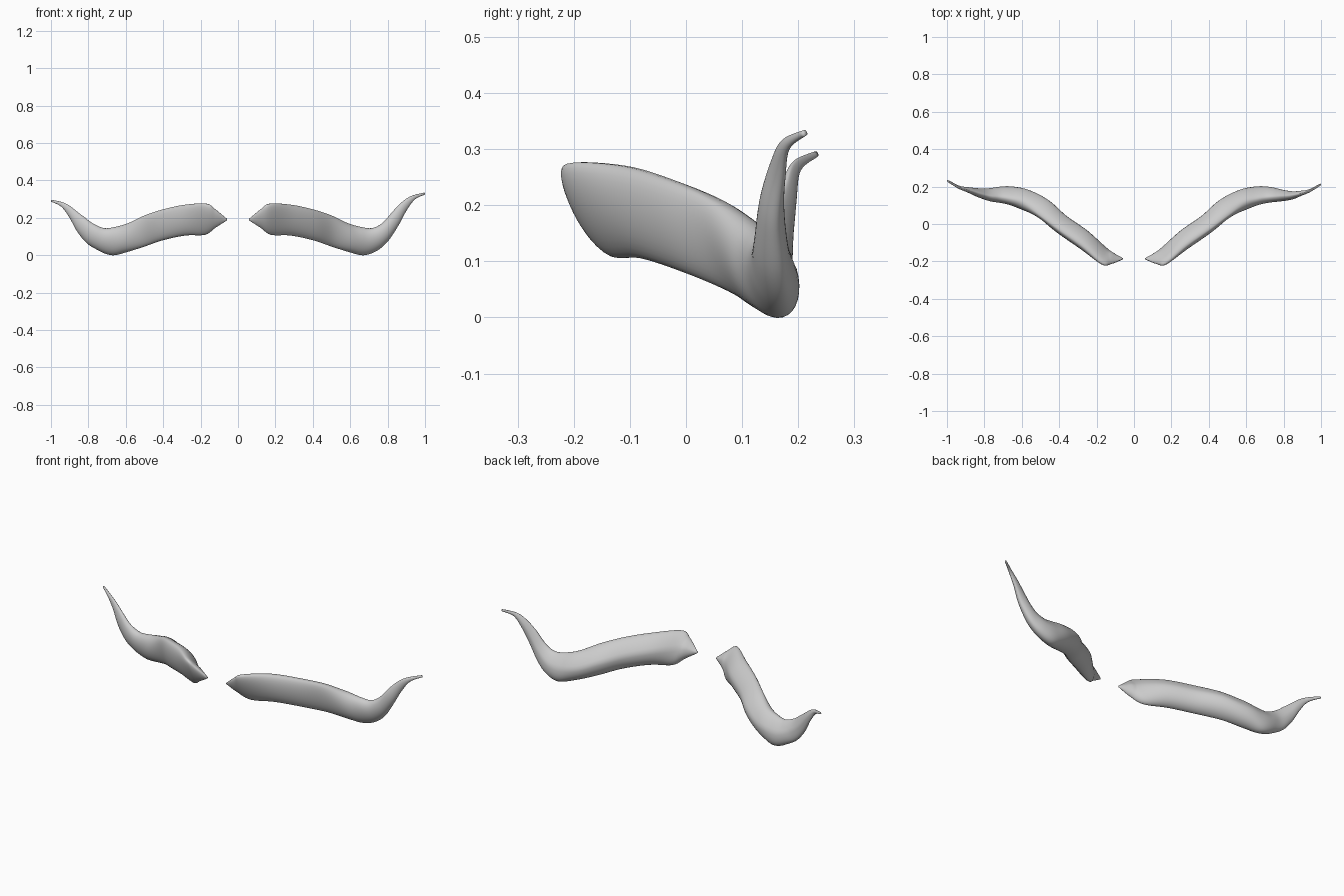
import bpy
import bmesh
import math
from mathutils import Vector

SIDES = 32          # points around each cross-section
STEPS = 6           # rings between neighbouring stations
HOLLOW = .3         # how much the upper back is hollowed

# Stations from the inner tip to the curled outer tip:
# (top edge point, bottom edge point, front bulge, back bulge)
STATIONS = [
    ((.06, -.187, .195), (.06, -.185, .185), .004, .004),
    ((.12, -.21, .243), (.12, -.165, .147), .015, .035),
    ((.17, -.212, .274), (.175, -.13, .109), .022, .046),
    ((.28, -.115, .27), (.28, -.075, .105), .032, .066),
    ((.4, -.03, .245), (.4, 0, .08), .03, .07),
    ((.5, .045, .212), (.5, .08, .046), .027, .078),
    ((.585, .11, .172), (.598, .135, .015), .045, .066),
    ((.66, .13, .15), (.67, .172, 0), .045, .048),
    ((.72, .14, .145), (.74, .175, .023), .04, .038),
    ((.775, .145, .175), (.8, .168, .073), .034, .026),
    ((.83, .15, .237), (.855, .16, .154), .024, .02),
    ((.88, .16, .287), (.9, .17, .237), .015, .012),
    ((.93, .175, .318), (.945, .18, .297), .008, .008),
    ((.995, .212, .334), (1, .212, .324), .005, .005),
]


def make_material(name, colour):
    mat = bpy.data.materials.new(name)
    mat.use_nodes = True
    mat.diffuse_color = colour
    mat.node_tree.nodes["Principled BSDF"].inputs["Base Color"].default_value = colour
    return mat


def spline(a, b, c, d, t):
    """Smooth curve through b and c."""
    return b + (c - a) * (t / 2) + (a * 2 - b * 5 + c * 4 - d) * (t * t / 2) \
        + (b * 3 - a - c * 3 + d) * (t ** 3 / 2)


def smooth_stations(stations):
    """Fill in evenly flowing rings between the given stations."""
    columns = [[Vector(s[0]) for s in stations], [Vector(s[1]) for s in stations],
               [s[2] for s in stations], [s[3] for s in stations]]
    last = len(stations) - 1
    rings = []
    for i in range(last):
        for k in range(STEPS):
            rings.append([spline(col[max(i - 1, 0)], col[i], col[i + 1],
                                 col[min(i + 2, last)], k / STEPS)
                          for col in columns])
    rings.append([col[last] for col in columns])
    return rings


def droop(point, amount):
    """Lower the curled end and push it back a little."""
    w = min(max((point.x - .74) / .14, 0), 1)
    w = w * w * (3 - 2 * w)
    return point + Vector((0, .02 * w, -.038 * w)) * amount


def build_half(name, side, droop_amount, mat):
    rings = smooth_stations(STATIONS)
    mids = [(r[0] + r[1]) / 2 for r in rings]
    bm = bmesh.new()
    loops = []
    for i, (top, bottom, front, back) in enumerate(rings):
        along = mids[min(i + 1, len(mids) - 1)] - mids[max(i - 1, 0)]
        half = (top - bottom) / 2
        forward = along.cross(half).normalized()
        loop = []
        for k in range(SIDES):
            angle = math.tau * k / SIDES
            rise, across = math.cos(angle), math.sin(angle)
            bulge = front if across > 0 else back * (1 - HOLLOW * max(rise, 0))
            p = droop(mids[i] + half * rise + forward * bulge * across, droop_amount)
            loop.append(bm.verts.new((p.x * side, p.y, p.z)))
        loops.append(loop)
    # Skin the rings and close both tips
    for a, b in zip(loops, loops[1:]):
        for k in range(SIDES):
            n = (k + 1) % SIDES
            bm.faces.new((a[k], a[n], b[n], b[k]))
    bm.faces.new(loops[0])
    bm.faces.new(loops[-1])
    bmesh.ops.recalc_face_normals(bm, faces=bm.faces)
    mesh = bpy.data.meshes.new(name)
    bm.to_mesh(mesh)
    bm.free()
    mesh.materials.append(mat)
    obj = bpy.data.objects.new(name, mesh)
    bpy.context.collection.objects.link(obj)
    for poly in mesh.polygons:
        poly.use_smooth = True


cube = bpy.data.objects.get("Cube")
if cube:
    bpy.data.objects.remove(cube, do_unlink=True)

grey = make_material("light grey", (.6, .6, .6, 1))

# Mirrored halves; the right one curls slightly lower
build_half("left_moustache_half", 1, 0, grey)
build_half("right_moustache_half", -1, 1, grey)
